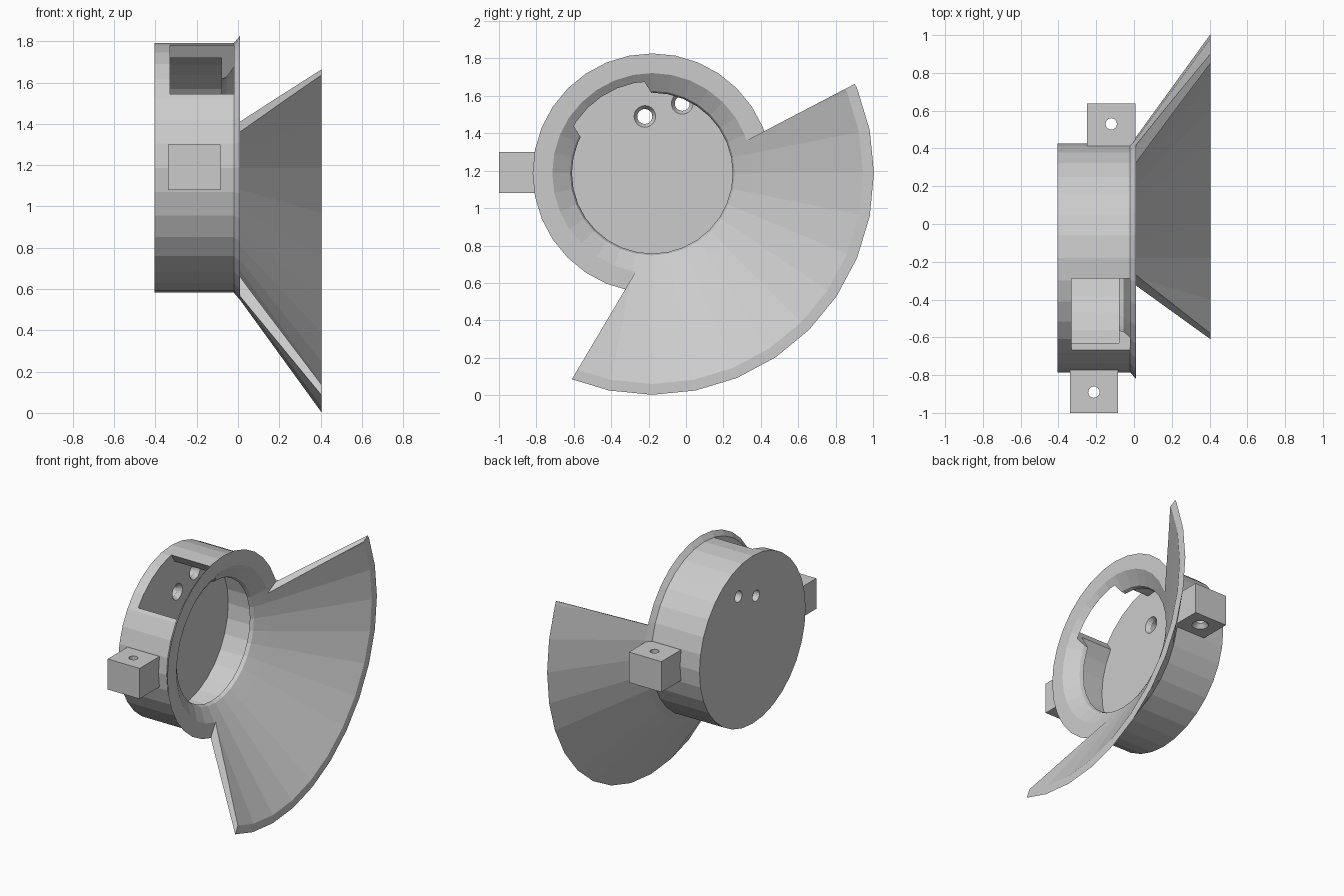
import bpy, bmesh, math
from mathutils import Vector, Matrix

if "Cube" in bpy.data.objects:
    bpy.data.objects.remove(bpy.data.objects["Cube"])

CY, CZ = -0.18, 1.187      # axis of the cup (runs along x)
SEG = 32

grey = bpy.data.materials.new("light_grey")
grey.diffuse_color = (0.6, 0.6, 0.6, 1)
grey.use_nodes = True
grey.node_tree.nodes["Principled BSDF"].inputs["Base Color"].default_value = grey.diffuse_color


def make(name, bm):
    bmesh.ops.remove_doubles(bm, verts=bm.verts, dist=1e-5)
    bmesh.ops.recalc_face_normals(bm, faces=bm.faces)
    me = bpy.data.meshes.new(name)
    bm.to_mesh(me)
    bm.free()
    me.materials.append(grey)
    ob = bpy.data.objects.new(name, me)
    bpy.context.collection.objects.link(ob)
    return ob


def revolve(profile, closed=True, seg=SEG):
    """Spin (x, r) points about the x axis."""
    bm = bmesh.new()
    rings = []
    for x, r in profile:
        if r == 0:
            rings.append([bm.verts.new((x, 0, 0))] * seg)
        else:
            rings.append([bm.verts.new((x, r * math.cos(2 * math.pi * i / seg),
                                        r * math.sin(2 * math.pi * i / seg))) for i in range(seg)])
    n = len(rings)
    for k in range(n if closed else n - 1):
        a, b = rings[k], rings[(k + 1) % n]
        for i in range(seg):
            j = (i + 1) % seg
            vs = list(dict.fromkeys((a[i], a[j], b[j], b[i])))
            if len(vs) > 2:
                bm.faces.new(vs)
    return bm


def box(x0, x1, y0, y1, z0, z1):
    bm = bmesh.new()
    bmesh.ops.create_cube(bm, size=1)
    for v in bm.verts:
        v.co = Vector(((x0, x1)[v.co.x > 0], (y0, y1)[v.co.y > 0], (z0, z1)[v.co.z > 0]))
    return bm


def cut(ob, cutters):
    """Subtract the cutters, then remove them."""
    for c in cutters:
        c.hide_render = True
        m = ob.modifiers.new("cut", 'BOOLEAN')
        m.operation, m.object, m.solver = 'DIFFERENCE', c, 'EXACT'
    bpy.context.view_layer.update()
    dg = bpy.context.evaluated_depsgraph_get()
    me = bpy.data.meshes.new_from_object(ob.evaluated_get(dg))
    ob.modifiers.clear()
    ob.data = me
    for c in cutters:
        bpy.data.objects.remove(c)


def countersunk(r, big, depth, length):
    """Hole cutter along x: wide mouth at x = 0, narrow towards -x."""
    return revolve([(0.01, 0), (0.01, big), (0, big), (-depth, r), (-length, r), (-length, 0)],
                   closed=False, seg=20)


to_axis = Matrix.Translation((0, CY, CZ))

# Cup with back plate, cavity, lip and flared flange
bm = revolve([(-0.405, 0), (-0.405, 0.605), (-0.02, 0.605), (0.01, 0.64), (0.01, 0.535),
              (-0.055, 0.44), (-0.08, 0.43), (-0.08, 0.54), (-0.33, 0.54), (-0.33, 0)], closed=False)
bm.transform(to_axis)
cup = make("cup_housing", bm)

# Window through the wall, tilted to the upper front
bm = box(-0.33, -0.02, 0.2, 0.8, -0.223, 0.223)
bm.transform(to_axis @ Matrix.Rotation(math.radians(122), 4, 'X'))
cutters = [make("window_cutter", bm)]

# Two screw holes in the back plate
for y, z in ((-0.22, 1.49), (-0.02, 1.56)):
    bm = countersunk(0.04, 0.058, 0.03, 0.2)
    bm.transform(Matrix.Translation((-0.33, y, z)))
    cutters.append(make("hole_cutter", bm))
cut(cup, cutters)

# Partial cone skirt, trimmed by two planes
bm = revolve([(0.01, 0.64), (0.405, 1.185), (0.405, 1.127), (0.01, 0.535)])
bm.transform(to_axis)
for p, n in (((0, 0.33, 1.365), (0, -0.463, 0.886)), ((0, -0.275, 0.65), (0, -0.86, 0.51))):
    res = bmesh.ops.bisect_plane(bm, geom=bm.verts[:] + bm.edges[:] + bm.faces[:], dist=1e-5,
                                 plane_co=p, plane_no=n, clear_outer=True)
    edges = [e for e in res['geom_cut'] if isinstance(e, bmesh.types.BMEdge)]
    bmesh.ops.holes_fill(bm, edges=edges, sides=0)
make("cone_skirt", bm)

# Side mounting lugs with vertical screw holes countersunk from below
for name, x0, x1, y0, y1, hy in (("front_lug", -0.34, -0.085, -1.0, -0.75, -0.89),
                                 ("back_lug", -0.25, 0.009, 0.385, 0.637, 0.53)):
    lug = make(name, box(x0, x1, y0, y1, 1.08, 1.30))
    bm = countersunk(0.03, 0.055, 0.03, 0.4)
    bm.transform(Matrix.Translation(((x0 + x1) / 2, hy, 1.08)) @ Matrix.Rotation(math.pi / 2, 4, 'Y'))
    cut(lug, [make("lug_hole_cutter", bm)])
